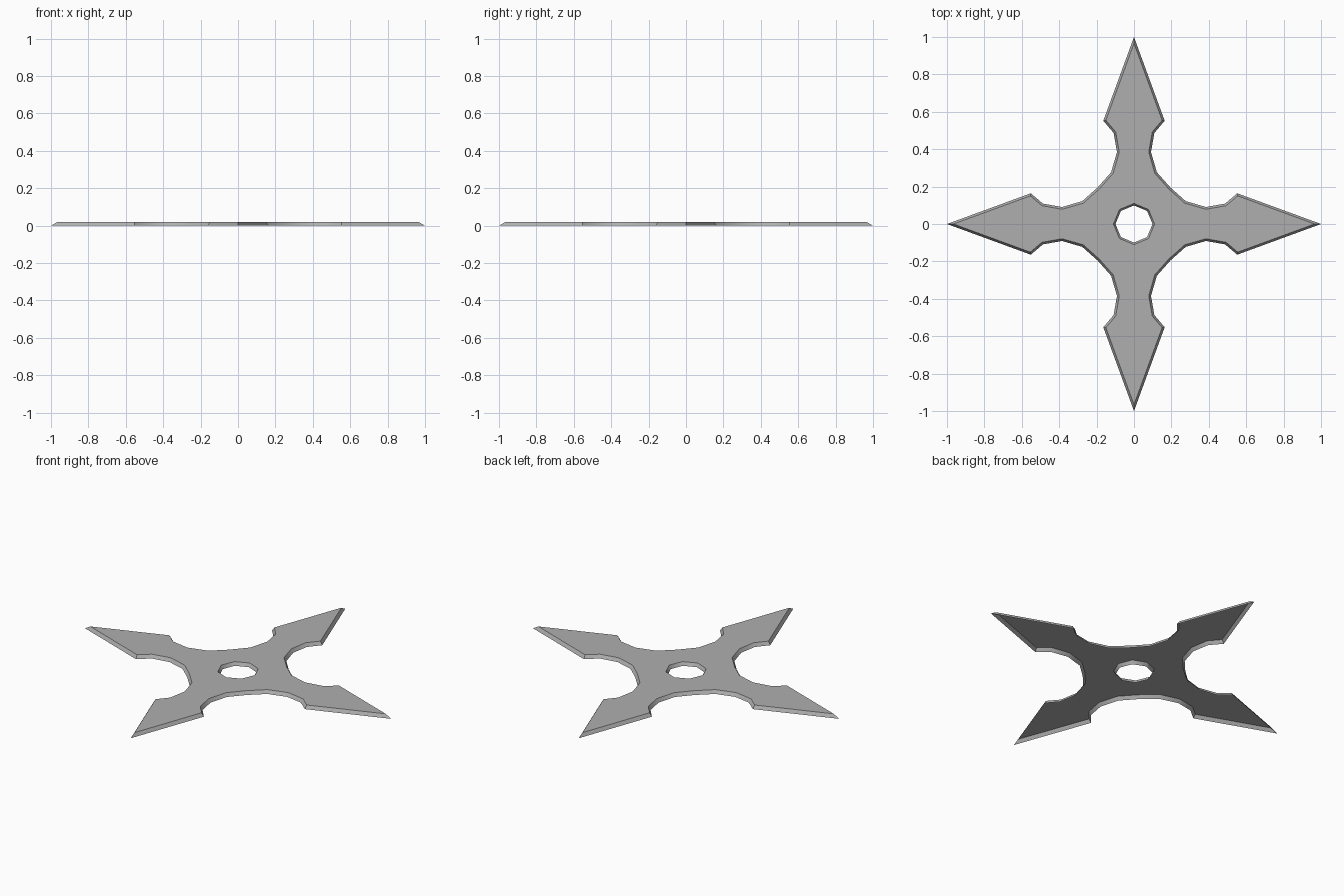
import bpy, bmesh
from math import cos, sin, pi, radians
from mathutils import Vector

if "Cube" in bpy.data.objects:
    bpy.data.objects.remove(bpy.data.objects["Cube"])

HEIGHT = 0.02
BEVEL = 0.012

# Half of one arm, from the tip to the diagonal between two arms
half = [(0.164, 0.552), (0.109, 0.487), (0.091, 0.385), (0.122, 0.277)]
quarter = [(0, 1)] + half + [(0.195, 0.195)] + [(y, x) for x, y in reversed(half)]


def turned(points, quarters):
    for _ in range(quarters):
        points = [(y, -x) for x, y in points]
    return points


def inset(points, d):
    """Mitred offset to the inside of a clockwise outline."""
    result = []
    n = len(points)
    for i in range(n):
        a, b, c = (Vector(points[(i + k) % n]) for k in (-1, 0, 1))
        e1, e2 = (b - a).normalized(), (c - b).normalized()
        n1, n2 = Vector((e1.y, -e1.x)), Vector((e2.y, -e2.x))
        result.append(b + (n1 + n2) * d / (1 + n1.dot(n2)))
    return result


outline = [p for q in range(4) for p in turned(quarter, q)]
hole = [(sin(k * pi / 4), cos(k * pi / 4)) for k in range(8)]

bm = bmesh.new()


def ring(points, z):
    return [bm.verts.new((p[0], p[1], z)) for p in points]


def slope(low, high, flip=False):
    for i in range(len(low)):
        j = (i + 1) % len(low)
        f = [low[j], low[i], high[i], high[j]]
        bm.faces.new(f[::-1] if flip else f)


# Bevelled outer edge and hole edge; the underside is left open
outer_top = ring(inset(outline, BEVEL), HEIGHT)
hole_top = ring([(x * 0.11, y * 0.11) for x, y in hole], HEIGHT)
slope(ring(outline, 0), outer_top)
slope(ring([(x * 0.099, y * 0.099) for x, y in hole], 0), hole_top, True)

# Flat top between the two upper rings
edges = [bm.edges.get((r[i - 1], r[i])) for r in (outer_top, hole_top) for i in range(len(r))]
fill = bmesh.ops.triangle_fill(bm, edges=edges, use_beauty=True, normal=(0, 0, 1))
top = [f for f in fill["geom"] if isinstance(f, bmesh.types.BMFace)]
for f in top:
    f.normal_update()
    if f.normal.z < 0:
        f.normal_flip()

mesh = bpy.data.meshes.new("throwing_star")
bm.to_mesh(mesh)
bm.free()
star = bpy.data.objects.new("throwing_star", mesh)
bpy.context.collection.objects.link(star)

# Dark steel, with soft edges along the bevel
steel = bpy.data.materials.new("steel")
steel.diffuse_color = (0.43, 0.43, 0.43, 1)
steel.use_nodes = True
steel.node_tree.nodes["Principled BSDF"].inputs["Base Color"].default_value = steel.diffuse_color
mesh.materials.append(steel)
bpy.context.view_layer.objects.active = star
star.select_set(True)
bpy.ops.object.shade_smooth_by_angle(angle=radians(40))
